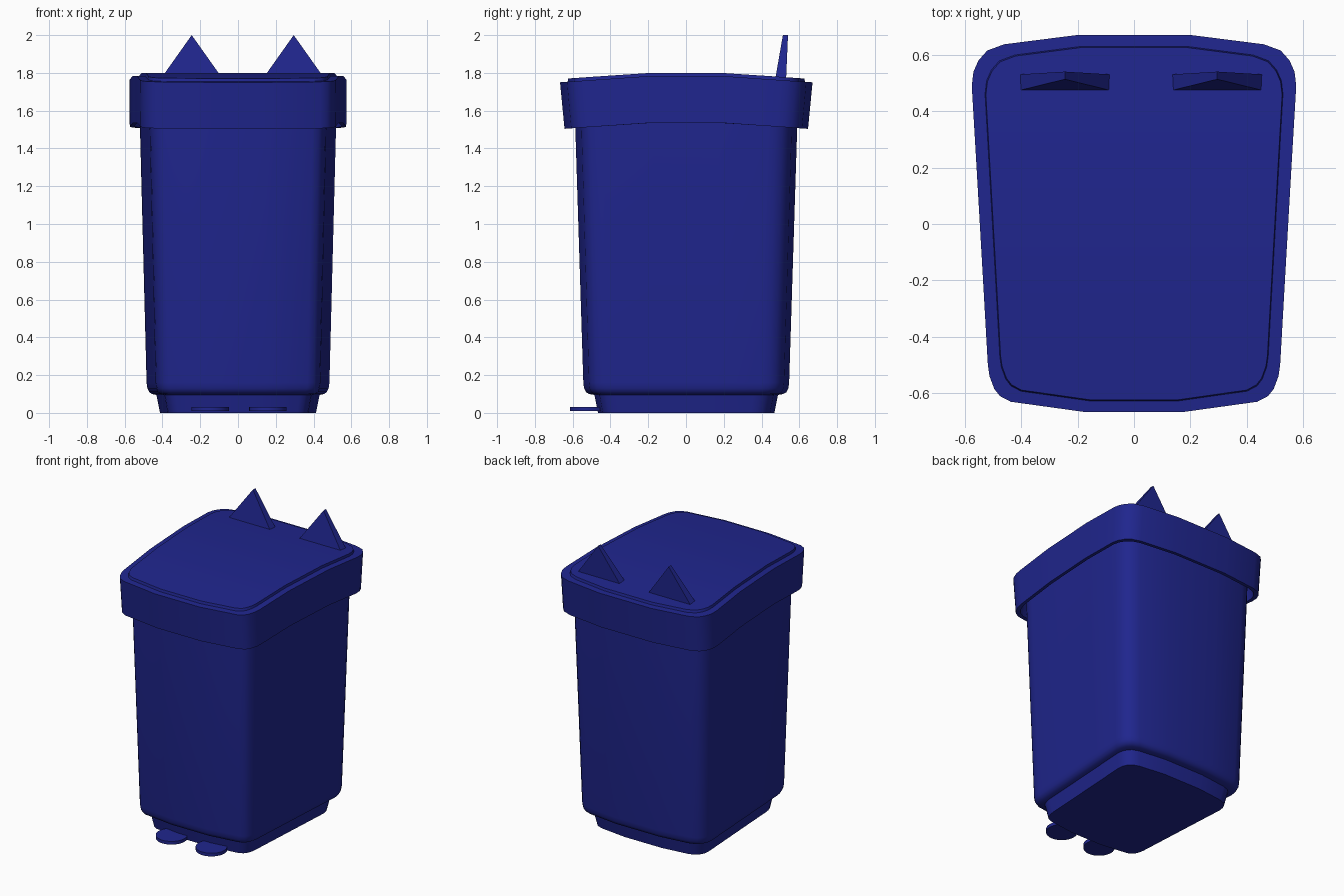
import bpy, bmesh, math

if "Cube" in bpy.data.objects:
    bpy.data.objects.remove(bpy.data.objects["Cube"])

blue = bpy.data.materials.new("blue_plastic")
blue.diffuse_color = (0.014, 0.019, 0.27, 1)
blue.use_nodes = True
blue.node_tree.nodes["Principled BSDF"].inputs["Base Color"].default_value = blue.diffuse_color

# Right half of the bin's plan outline, back to front, as fractions of half width / half depth
PLAN = [(0.2, 0.67), (0.46, 0.637), (0.52, 0.615), (0.551, 0.58), (0.569, 0.54), (0.575, 0.49),
        (0.558, 0.2), (0.535, -0.2), (0.518, -0.5), (0.512, -0.54), (0.495, -0.585),
        (0.475, -0.61), (0.437, -0.63), (0.17, -0.667)]
PLAN = [(x / 0.575, y / 0.67) for x, y in PLAN]


def finish(name, bm, smooth=True):
    bmesh.ops.recalc_face_normals(bm, faces=bm.faces)
    mesh = bpy.data.meshes.new(name)
    bm.to_mesh(mesh)
    bm.free()
    obj = bpy.data.objects.new(name, mesh)
    bpy.context.collection.objects.link(obj)
    mesh.materials.append(blue)
    if smooth:
        bpy.ops.object.select_all(action='DESELECT')
        obj.select_set(True)
        bpy.context.view_layer.objects.active = obj
        bpy.ops.object.shade_smooth_by_angle(angle=math.radians(35))
    return obj


def loft(name, rings, arch):
    """Skin rings of (half width, half depth, z); arch lowers the front and back ends."""
    bm = bmesh.new()
    n = len(PLAN)
    loops = []
    for hx, hy, z in rings:
        pts = [(x * hx, y * hy) for x, y in PLAN]
        pts += [(-x, y) for x, y in reversed(pts)]
        loops.append([bm.verts.new((x, y, z - arch * max(0, abs(y) - 0.2))) for x, y in pts])
    for a, b in zip(loops, loops[1:]):
        for i in range(2 * n):
            j = (i + 1) % (2 * n)
            bm.faces.new((a[i], a[j], b[j], b[i]))
    # caps are strips running from side to side so they follow the arch
    for loop in (loops[0], loops[-1]):
        for i in range(n - 1):
            bm.faces.new((loop[i], loop[i + 1], loop[-2 - i], loop[-1 - i]))
    return finish(name, bm)


# Tapered body with recessed foot
loft("body", [(0.413, 0.468, 0), (0.432, 0.487, 0.095), (0.455, 0.515, 0.1), (0.47, 0.532, 0.11),
              (0.48, 0.542, 0.13), (0.484, 0.546, 0.16), (0.52, 0.59, 1.55), (0.523, 0.594, 1.68)], 0)

# Hollow arched lid with raised top panel
loft("lid", [(0.53, 0.605, 1.72), (0.55, 0.622, 1.535), (0.573, 0.646, 1.535),
             (0.575, 0.67, 1.783), (0.528, 0.63, 1.783), (0.525, 0.626, 1.80)], 0.07)

# Pointed ears at the back of the lid
for side, cx in (("left", -0.245), ("right", 0.295)):
    bm = bmesh.new()
    front = [bm.verts.new(p) for p in ((cx - 0.163, 0.473, 1.77), (cx + 0.163, 0.473, 1.77), (cx, 0.513, 2.0))]
    back = [bm.verts.new(p) for p in ((cx - 0.163, 0.53, 1.77), (cx + 0.163, 0.53, 1.77), (cx, 0.54, 2.0))]
    bm.faces.new(front)
    bm.faces.new(back)
    for i in range(3):
        j = (i + 1) % 3
        bm.faces.new((front[i], front[j], back[j], back[i]))
    finish(side + "_ear", bm, smooth=False)

# Round foot pedals
for side, cx in (("left", -0.147), ("right", 0.158)):
    bm = bmesh.new()
    bmesh.ops.create_cone(bm, cap_ends=True, segments=32, radius1=0.099, radius2=0.099, depth=0.022)
    bmesh.ops.translate(bm, verts=bm.verts, vec=(cx, -0.516, 0.021))
    finish(side + "_pedal", bm)
